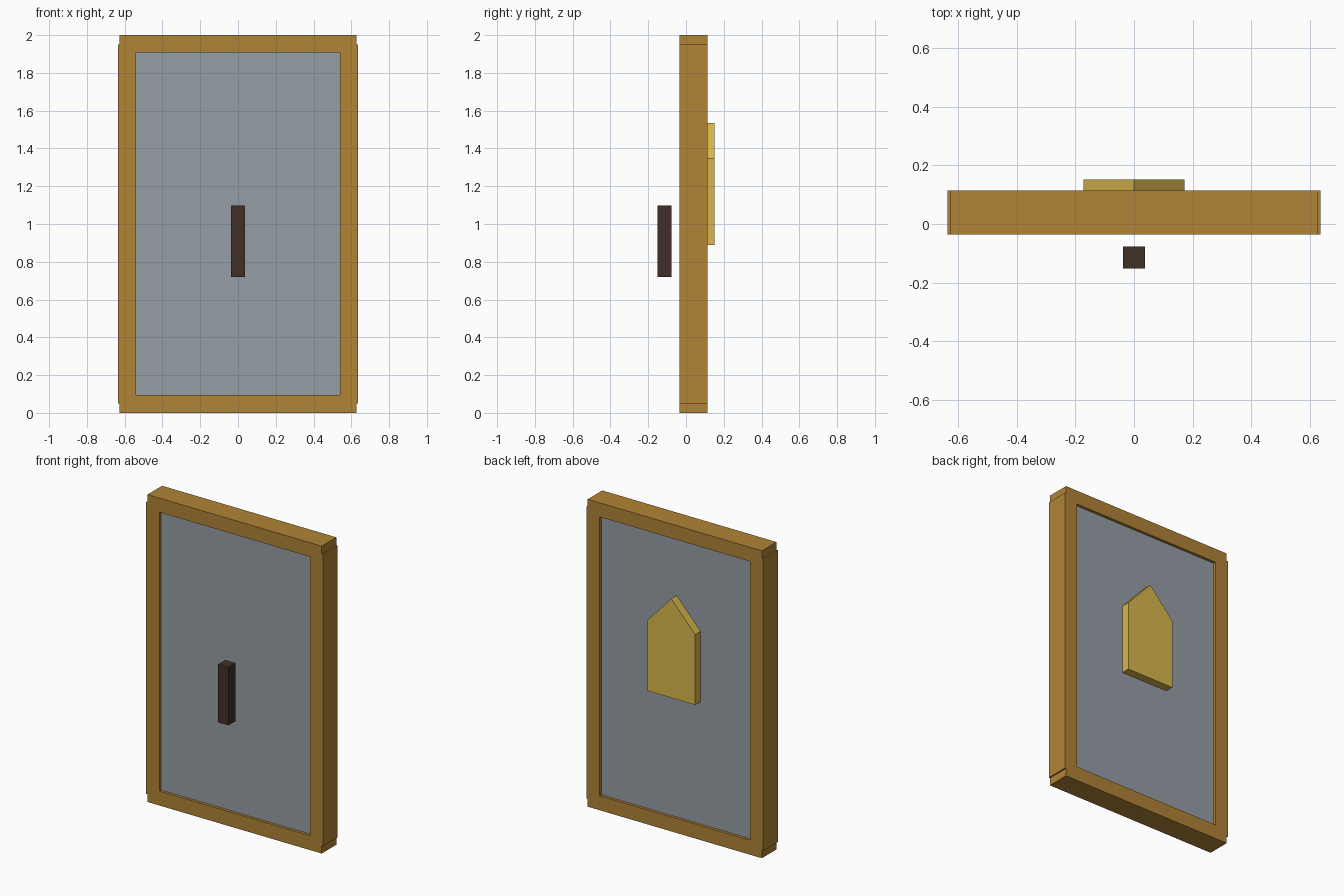
import bpy
import bmesh

cube = bpy.data.objects.get("Cube")
if cube:
    bpy.data.objects.remove(cube, do_unlink=True)


def to_linear(c):
    c /= 255
    return c / 12.92 if c <= 0.04045 else ((c + 0.055) / 1.055) ** 2.4


def material(name, rgb):
    color = [to_linear(c) for c in rgb] + [1.0]
    mat = bpy.data.materials.new(name)
    mat.use_nodes = True
    mat.diffuse_color = color
    mat.node_tree.nodes["Principled BSDF"].inputs["Base Color"].default_value = color
    return mat


def prism(name, outline, y0, y1, mat):
    """Extrude an (x, z) outline from y0 to y1."""
    bm = bmesh.new()
    face = bm.faces.new([bm.verts.new((x, y0, z)) for x, z in outline])
    new = bmesh.ops.extrude_face_region(bm, geom=[face])["geom"]
    verts = [g for g in new if isinstance(g, bmesh.types.BMVert)]
    bmesh.ops.translate(bm, verts=verts, vec=(0, y1 - y0, 0))
    bmesh.ops.recalc_face_normals(bm, faces=bm.faces)
    mesh = bpy.data.meshes.new(name)
    bm.to_mesh(mesh)
    bm.free()
    mesh.materials.append(mat)
    obj = bpy.data.objects.new(name, mesh)
    bpy.context.collection.objects.link(obj)
    return obj


def box(name, x0, x1, y0, y1, z0, z1, mat):
    return prism(name, [(x0, z0), (x1, z0), (x1, z1), (x0, z1)], y0, y1, mat)


wood = material("golden_wood", (176, 131, 54))
slate = material("slate_grey", (149, 158, 165))
dark = material("dark_brown", (64, 48, 38))
brass = material("brass_yellow", (216, 183, 76))

FRONT, BACK = -0.035, 0.115
INSET = 0.018

# Frame: two rails and two slightly proud stiles
box("bottom_rail", -0.627, 0.627, FRONT, BACK, 0, 0.094, wood)
box("top_rail", -0.627, 0.627, FRONT, BACK, 1.908, 2, wood)
for side, s in (("left", 1), ("right", -1)):
    box(side + "_stile", *sorted((s * 0.541, s * 0.636)), FRONT, BACK, 0.05, 1.95, wood)

# Recessed panel
box("panel", -0.56, 0.56, FRONT + INSET, BACK - INSET, 0.07, 1.93, slate)

# Handle standing clear of the front
box("handle", -0.037, 0.037, -0.151, -0.077, 0.72, 1.098, dark)

# Pointed plaque on the back
prism("back_plaque",
      [(-0.172, 0.89), (0.172, 0.89), (0.172, 1.348), (0, 1.535), (-0.172, 1.348)],
      BACK - INSET, 0.152, brass)
